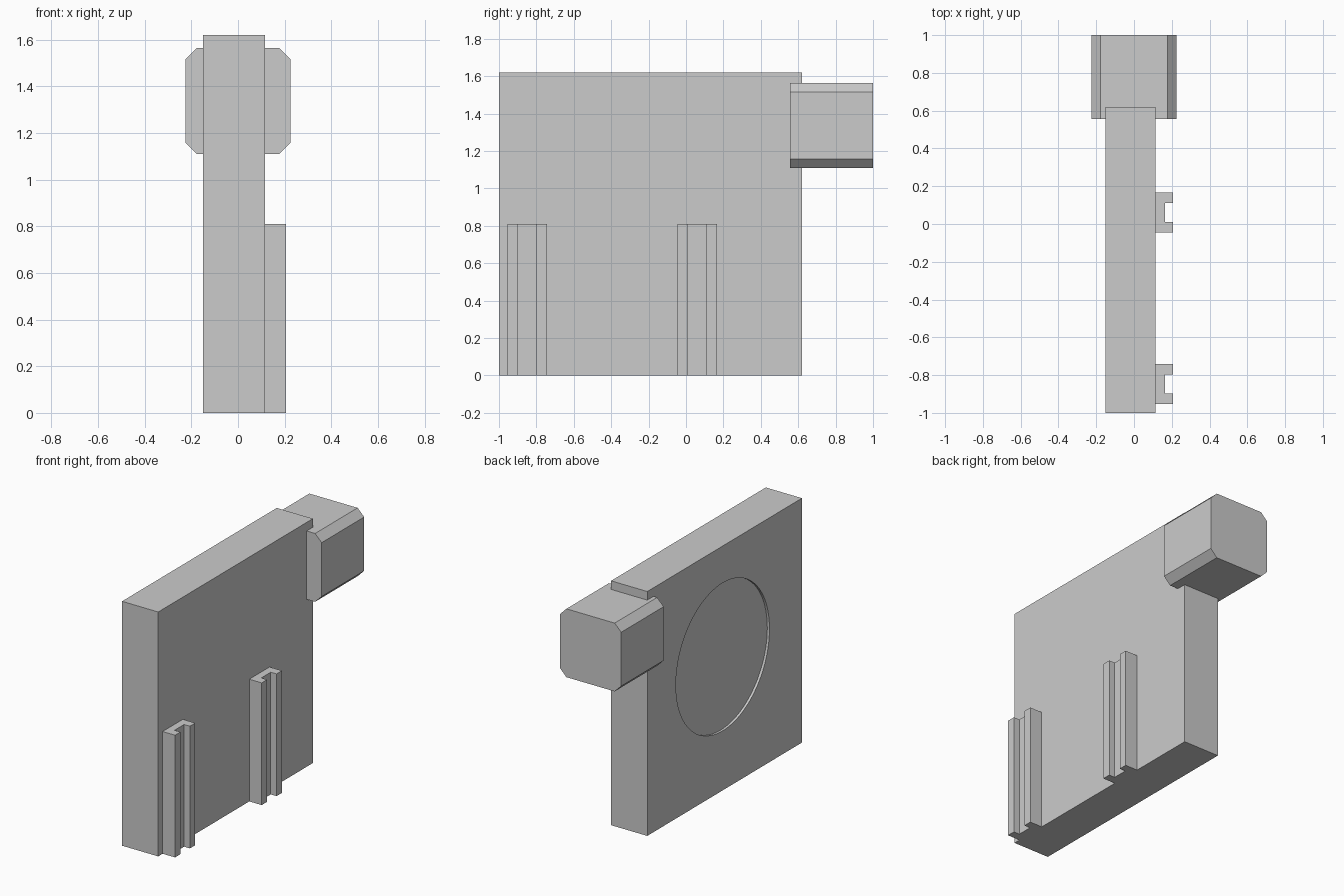
import bpy, bmesh, math
from mathutils import Vector

if "Cube" in bpy.data.objects:
    bpy.data.objects.remove(bpy.data.objects["Cube"])


def extrude_profile(name, points, offset):
    """Extrude a closed planar profile along an offset vector."""
    bm = bmesh.new()
    face = bm.faces.new([bm.verts.new(p) for p in points])
    geom = bmesh.ops.extrude_face_region(bm, geom=[face])["geom"]
    verts = [v for v in geom if isinstance(v, bmesh.types.BMVert)]
    bmesh.ops.translate(bm, verts=verts, vec=Vector(offset))
    bmesh.ops.recalc_face_normals(bm, faces=bm.faces)
    mesh = bpy.data.meshes.new(name)
    bm.to_mesh(mesh)
    bm.free()
    obj = bpy.data.objects.new(name, mesh)
    bpy.context.collection.objects.link(obj)
    return obj


# Main slab
slab = extrude_profile(
    "main_slab",
    [(-0.15, -1, 0), (0.115, -1, 0), (0.115, 0.62, 0), (-0.15, 0.62, 0)],
    (0, 0, 1.62))

# Shallow round recess in the left side of the slab
R, SEG = 0.49, 96
circle = [(-0.25, -0.17 + R * math.cos(2 * math.pi * i / SEG),
           0.885 + R * math.sin(2 * math.pi * i / SEG)) for i in range(SEG)]
cutter = extrude_profile("recess_cutter", circle, (0.116, 0, 0))
cutter.hide_render = True
cutter.hide_set(True)
cut = slab.modifiers.new("round_recess", 'BOOLEAN')
cut.operation = 'DIFFERENCE'
cut.solver = 'EXACT'
cut.object = cutter

# Chamfered block at the upper rear corner
W, C, Z0, Z1 = 0.225, 0.048, 1.11, 1.563
block_profile = [(-W + C, Z0), (W - C, Z0), (W, Z0 + C), (W, Z1 - C),
                 (W - C, Z1), (-W + C, Z1), (-W, Z1 - C), (-W, Z0 + C)]
extrude_profile("corner_block", [(x, 0.555, z) for x, z in block_profile],
                (0, 0.445, 0))

# Two upright channel rails on the right side
rail_profile = [(0.115, -0.106), (0.206, -0.106), (0.206, -0.05), (0.163, -0.05),
                (0.163, 0.05), (0.206, 0.05), (0.206, 0.106), (0.115, 0.106)]
for label, yc in (("front", -0.848), ("rear", 0.06)):
    extrude_profile(f"{label}_rail", [(x, yc + y, 0) for x, y in rail_profile],
                    (0, 0, 0.81))
